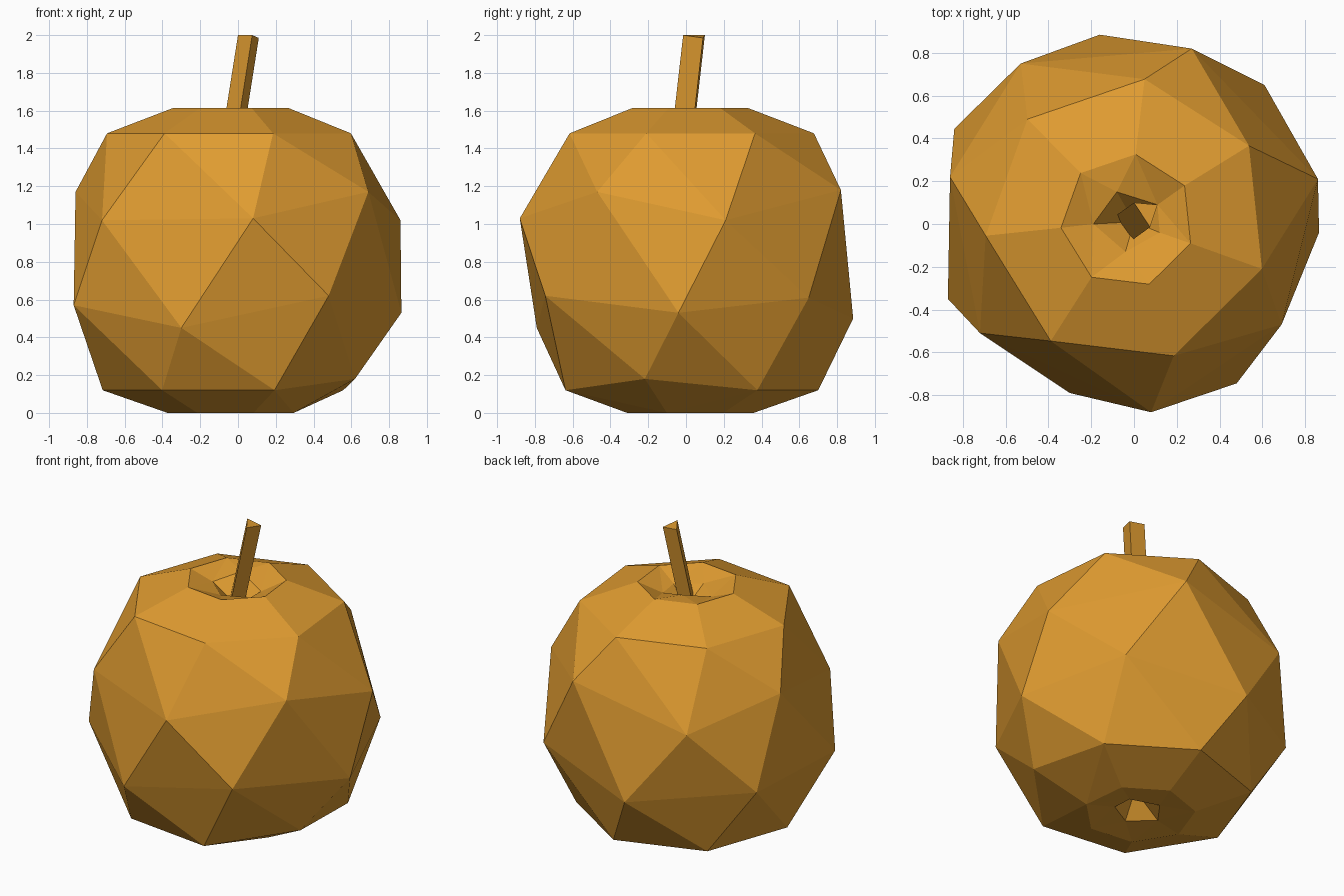
import bpy
import bmesh
import math
from mathutils import Vector

SIDES = 7

default_cube = bpy.data.objects.get("Cube")
if default_cube:
    bpy.data.objects.remove(default_cube, do_unlink=True)

# Single flat colour
skin = bpy.data.materials.new("golden_orange")
skin.use_nodes = True
colour = (0.74, 0.33, 0.03, 1.0)
skin.diffuse_color = colour
shader = skin.node_tree.nodes["Principled BSDF"]
shader.inputs["Base Color"].default_value = colour
shader.inputs["Roughness"].default_value = 0.9


def finish(bm, name):
    """Turn a bmesh into a flat shaded, coloured object."""
    bmesh.ops.recalc_face_normals(bm, faces=bm.faces)
    mesh = bpy.data.meshes.new(name)
    bm.to_mesh(mesh)
    bm.free()
    mesh.materials.append(skin)
    obj = bpy.data.objects.new(name, mesh)
    bpy.context.collection.objects.link(obj)
    return obj


def even_ring(radius, z):
    """Regular ring, slightly off centre."""
    ring = []
    for i in range(SIDES):
        a = math.radians(-174) + math.tau * i / SIDES
        ring.append(Vector((radius * math.cos(a) - 0.03, radius * math.sin(a) + 0.015, z)))
    return ring


def stitch(bm, a, b):
    """Join two closed rings with triangles, taking the shorter diagonal each time."""
    i = j = 0
    while i < len(a) or j < len(b):
        p, q = a[i % len(a)], b[j % len(b)]
        next_p, next_q = a[(i + 1) % len(a)], b[(j + 1) % len(b)]
        step_a = j == len(b) or (
            i < len(a) and (next_p.co - q.co).length < (next_q.co - p.co).length)
        if step_a:
            bm.faces.new((p, next_p, q))
            i += 1
        else:
            bm.faces.new((p, next_q, q))
            j += 1


def close_pit(bm, ring, tip):
    """Fan the innermost ring to the deepest point of a pit."""
    centre = bm.verts.new(tip)
    for p, q in zip(ring, ring[1:] + ring[:1]):
        bm.faces.new((p, q, centre))


# Fruit body: hand-cut uneven rings between regular shoulder and base rings
top_pit = [(-0.19, 0, 1.56), (-0.04, -0.13, 1.56), (0.12, -0.04, 1.55),
           (0.11, 0.09, 1.54), (-0.08, 0.15, 1.6)]
upper_belly = [(-0.72, -0.51, 1.02), (0.08, -0.88, 1.03), (0.69, -0.47, 1.17),
               (0.86, 0.21, 1.02), (0.27, 0.82, 1.18), (-0.53, 0.75, 1.0),
               (-0.86, 0.22, 1.17)]
lower_belly = [(-0.87, -0.35, 0.57), (-0.3, -0.79, 0.45), (0.48, -0.745, 0.62),
               (0.865, -0.04, 0.53), (0.61, 0.65, 0.61), (-0.16, 0.885, 0.5),
               (-0.84, 0.445, 0.58)]
base = even_ring(0.69, 0.12)
base[3].z = 0.18
bottom_pit = [(x, y, 0.02) for x, y, z in top_pit]

body = bmesh.new()
profile = [top_pit, even_ring(0.313, 1.615), even_ring(0.667, 1.48), upper_belly,
           lower_belly, base, even_ring(0.345, 0), bottom_pit]
rings = [[body.verts.new(co) for co in ring] for ring in profile]
for upper, lower in zip(rings, rings[1:]):
    stitch(body, upper, lower)
close_pit(body, rings[0], (0, 0.01, 1.43))
close_pit(body, rings[-1], (0, 0.01, 0.16))
finish(body, "fruit_body")

# Stem: leaning three-sided prism
stem = bmesh.new()
corners = [Vector((0, 0.1, 2)), Vector((0.075, -0.015, 2)), Vector((0.11, 0.09, 1.985))]
lean = Vector((0.09, 0.065, 0.57))
tips = [stem.verts.new(c) for c in corners]
roots = [stem.verts.new(c - lean) for c in corners]
stem.faces.new(tips)
stem.faces.new(roots[::-1])
for k in range(3):
    n = (k + 1) % 3
    stem.faces.new((tips[k], roots[k], roots[n], tips[n]))
finish(stem, "stem")
